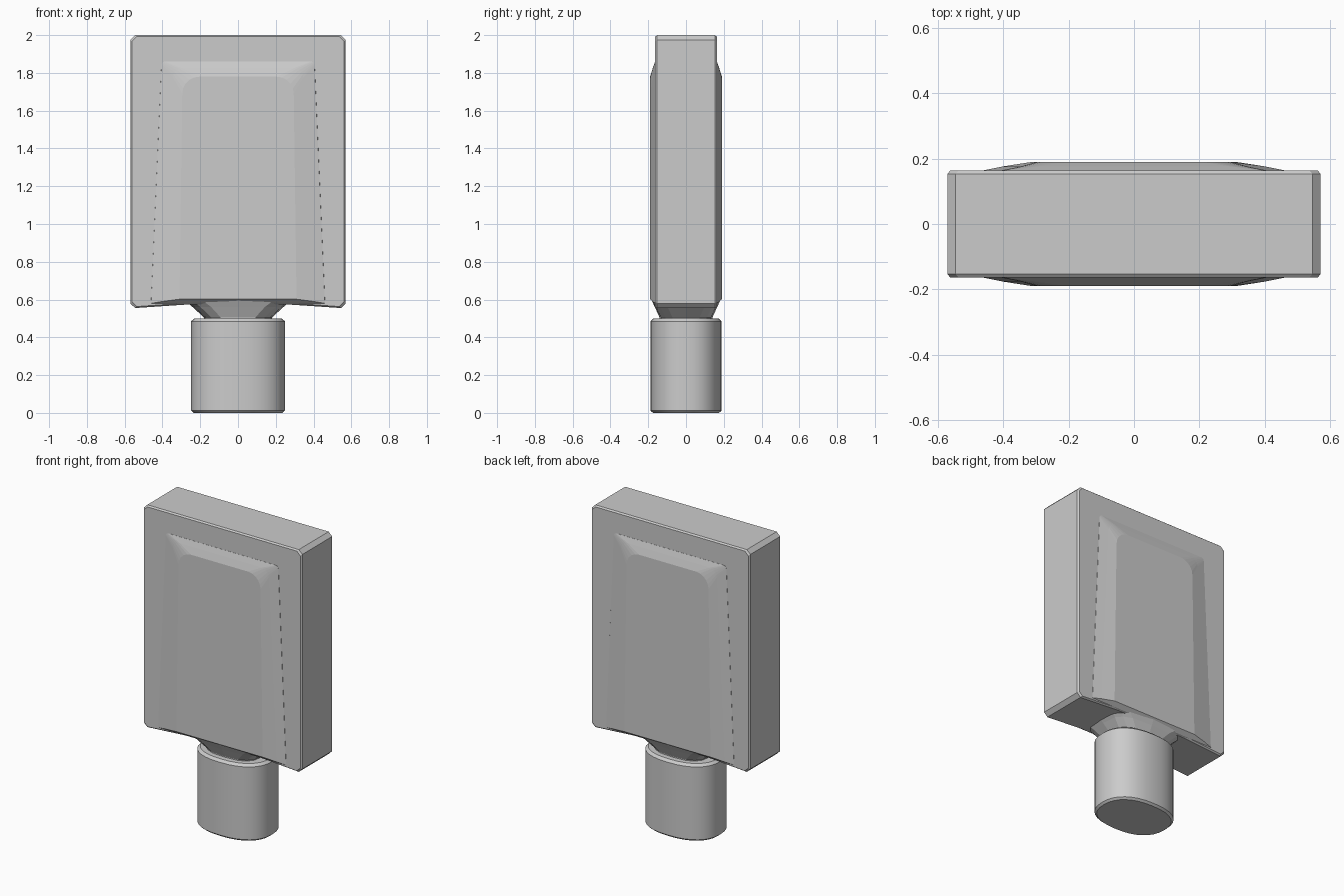
import bpy, bmesh
from math import sin, cos, pi, copysign

if "Cube" in bpy.data.objects:
    bpy.data.objects.remove(bpy.data.objects["Cube"])


def loft(name, loops, smooth=None):
    """Skin a stack of equal-length point loops and cap both ends."""
    bm = bmesh.new()
    rings = [[bm.verts.new(p) for p in loop] for loop in loops]
    n = len(rings[0])
    for a, b in zip(rings, rings[1:]):
        for i in range(n):
            j = (i + 1) % n
            bm.faces.new((a[i], a[j], b[j], b[i]))
    bm.faces.new(rings[0])
    bm.faces.new(rings[-1])
    bmesh.ops.recalc_face_normals(bm, faces=bm.faces[:])
    me = bpy.data.meshes.new(name)
    bm.to_mesh(me)
    bm.free()
    ob = bpy.data.objects.new(name, me)
    bpy.context.collection.objects.link(ob)
    if smooth:
        bpy.ops.object.select_all(action='DESELECT')
        ob.select_set(True)
        bpy.context.view_layer.objects.active = ob
        bpy.ops.object.shade_smooth_by_angle(angle=smooth)
    return ob


def oval(rx, ry, z, power=0.85, n=32):
    """Slightly squared ellipse at height z."""
    def c(v):
        return copysign(abs(v) ** power, v)
    return [(rx * c(cos(2 * pi * i / n)), ry * c(sin(2 * pi * i / n)), z)
            for i in range(n)]


def panel_loop(y, bottom_w, top_w, z0, z1, r, steps=5):
    """Upright outline with square lower and rounded upper corners."""
    pts = [(-bottom_w, y, z0), (bottom_w, y, z0)]
    for sx in (1, -1):
        for k in range(steps + 1):
            t = k / steps if sx > 0 else 1 - k / steps
            pts.append((sx * (top_w - r + r * cos(t * pi / 2)), y,
                        z1 - r + r * sin(t * pi / 2)))
    return pts


# Flat slab body with chamfered corners and a slightly lifted bottom centre
def slab_loop(y, inset):
    w, top, low, c = 0.57 - inset, 2.0 - inset, 0.555 + inset, 0.025
    half = [(0.25, low + 0.02), (w - c, low), (w, low + c),
            (w, top - c), (w - c, top)]
    return [(x, y, z) for x, z in half] + [(-x, y, z) for x, z in half[::-1]]


loft("body", [slab_loop(-0.163, 0.008), slab_loop(-0.153, 0),
              slab_loop(0.153, 0), slab_loop(0.163, 0.008)])

# Raised panels on the front and back
for name, s in (("front_panel", -1), ("back_panel", 1)):
    loft(name, [panel_loop(s * 0.15, 0.47, 0.41, 0.575, 1.86, 0.02),
                panel_loop(s * 0.164, 0.46, 0.405, 0.58, 1.86, 0.02),
                panel_loop(s * 0.176, 0.40, 0.345, 0.59, 1.825, 0.05),
                panel_loop(s * 0.19, 0.31, 0.295, 0.602, 1.78, 0.09)])

# Flared neck joining the slab to the handle
loft("neck", [oval(0.18, 0.14, 0.47, 0.7, 16), oval(0.18, 0.14, 0.505, 0.7, 16),
              oval(0.24, 0.165, 0.56, 0.55, 16),
              oval(0.29, 0.185, 0.603, 0.4, 16)])

# Oval handle with softened rims
loft("handle", [oval(0.235, 0.175, 0.0), oval(0.248, 0.188, 0.012),
                oval(0.248, 0.188, 0.485), oval(0.232, 0.172, 0.5)],
     smooth=0.6)
